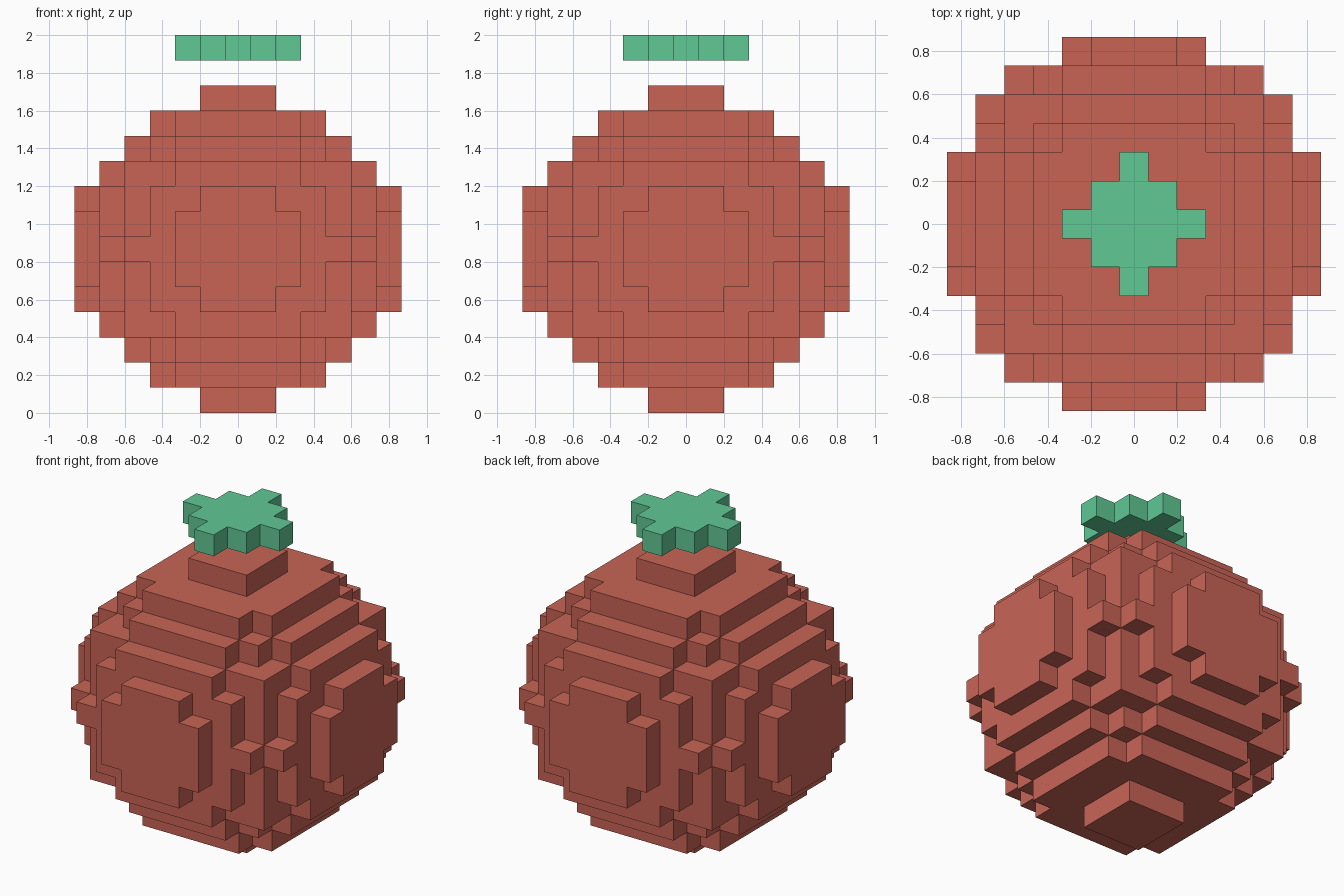
import bpy
import bmesh
from mathutils import Vector

cube = bpy.data.objects.get("Cube")
if cube:
    bpy.data.objects.remove(cube, do_unlink=True)

UNIT = 2 / 15      # edge of one block
RADIUS = 6         # body reaches this many blocks from its middle block
BODY_LIMIT = 41.6  # squared radius of the body, in blocks
AXES = [Vector(a) for a in ((1, 0, 0), (0, 1, 0), (0, 0, 1))]


def make_material(name, color):
    mat = bpy.data.materials.new(name)
    mat.use_nodes = True
    mat.diffuse_color = (*color, 1)
    mat.node_tree.nodes["Principled BSDF"].inputs["Base Color"].default_value = (*color, 1)
    return mat


def build_blocks(name, cells, mat):
    """Outer skin of a set of blocks, with shared corners welded."""
    bm = bmesh.new()
    for cell in cells:
        center = Vector(cell)
        for i, axis in enumerate(AXES):
            u, v = AXES[(i + 1) % 3] / 2, AXES[(i + 2) % 3] / 2
            for sign in (1, -1):
                normal = axis * sign
                if tuple(int(c) for c in center + normal) in cells:
                    continue
                mid = center + normal / 2
                ring = [mid - u - v, mid + u - v, mid + u + v, mid - u + v]
                if sign < 0:
                    ring.reverse()
                # the body's middle block sits RADIUS + half a block above ground
                bm.faces.new([bm.verts.new((p + AXES[2] * (RADIUS + 0.5)) * UNIT)
                              for p in ring])
    bmesh.ops.remove_doubles(bm, verts=bm.verts, dist=UNIT / 100)
    mesh = bpy.data.meshes.new(name)
    bm.to_mesh(mesh)
    bm.free()
    mesh.materials.append(mat)
    obj = bpy.data.objects.new(name, mesh)
    bpy.context.collection.objects.link(obj)
    return obj


red = make_material("soft red", (0.578, 0.127, 0.091))
green = make_material("leaf green", (0.117, 0.578, 0.301))

# Round body: a block ball, very slightly flattened in height
span = range(-RADIUS, RADIUS + 1)
body_cells = {(x, y, z) for x in span for y in span for z in span
              if x * x + y * y + 1.05 * z * z <= BODY_LIMIT}
build_blocks("fruit_body", body_cells, red)

# Floating leaf crown: a square with one block sticking out of each side
leaf_z = RADIUS + 2
leaf_cells = {(x, y, leaf_z) for x in range(-2, 3) for y in range(-2, 3)
              if x * x + y * y <= 4}
build_blocks("leaf_crown", leaf_cells, green)
